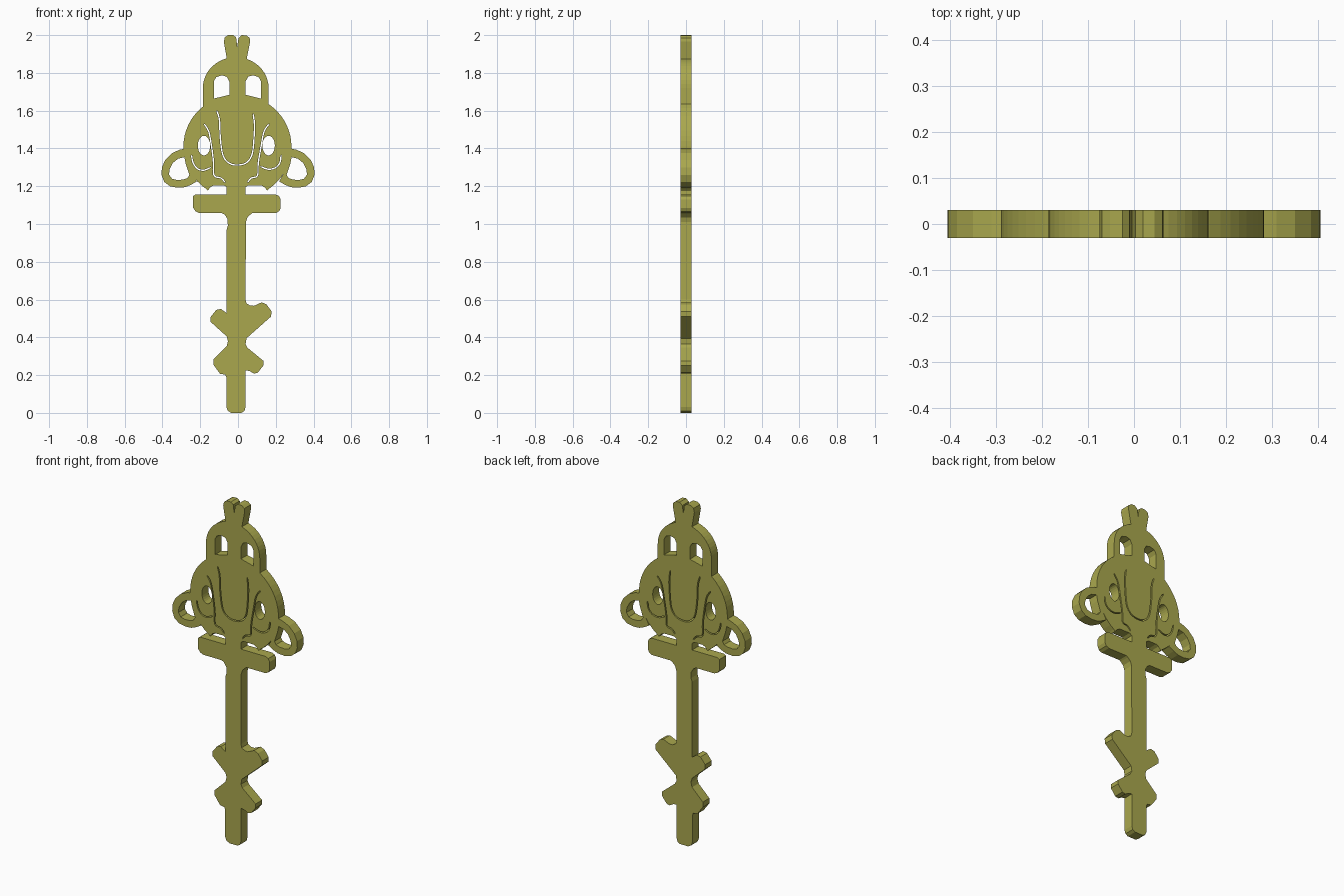
import bpy, bmesh, math
from mathutils import Vector, Matrix

HALF = 0.03  # half thickness of the plate

mat = bpy.data.materials.new("olive_brass")
mat.diffuse_color = (0.40, 0.39, 0.076, 1)


def plate(name, outline, holes=()):
    """Flat plate in the xz plane, with through holes."""
    cu = bpy.data.curves.new(name + "_profile", 'CURVE')
    cu.dimensions, cu.fill_mode, cu.extrude = '2D', 'BOTH', HALF
    for pts in [outline, *holes]:
        sp = cu.splines.new('POLY')
        sp.points.add(len(pts) - 1)
        for p, (x, z) in zip(sp.points, pts):
            p.co = (x, z, 0, 1)
        sp.use_cyclic_u = True
        sp.use_smooth = False
    tmp = bpy.data.objects.new(name + "_tmp", cu)
    bpy.context.scene.collection.objects.link(tmp)
    dg = bpy.context.evaluated_depsgraph_get()
    me = bpy.data.meshes.new_from_object(tmp.evaluated_get(dg))
    bpy.data.objects.remove(tmp)
    bpy.data.curves.remove(cu)
    bm = bmesh.new()
    bm.from_mesh(me)
    bmesh.ops.remove_doubles(bm, verts=bm.verts, dist=1e-5)
    bm.transform(Matrix.Rotation(math.pi / 2, 4, 'X'))
    bmesh.ops.recalc_face_normals(bm, faces=bm.faces)
    for f in bm.faces:
        f.smooth = False
        f.material_index = 0
    bm.to_mesh(me)
    bm.free()
    me.name = name
    me.materials.clear()
    me.materials.append(mat)
    ob = bpy.data.objects.new(name, me)
    bpy.context.scene.collection.objects.link(ob)
    return ob


def arc(cx, cz, rx, rz, a0, a1, n):
    angles = [math.radians(a0 + (a1 - a0) * i / n) for i in range(n + 1)]
    return [(cx + rx * math.cos(a), cz + rz * math.sin(a)) for a in angles]


def mirror(pts):
    return [(-x, z) for x, z in pts]


def smooth(pts, n=4):
    """Catmull-Rom curve through the points."""
    p = [Vector(q) for q in [pts[0], *pts, pts[-1]]]
    out = []
    for a, b, c, d in zip(p, p[1:], p[2:], p[3:]):
        for i in range(n):
            t = i / n
            out.append(0.5 * (2 * b + (c - a) * t + (2 * a - 5 * b + 4 * c - d) * t * t
                              + (3 * b - a - 3 * c + d) * t ** 3))
    return out + [p[-1]]


def slit(pts, w=0.0035):
    """Narrow closed ribbon along a path, tapered at its ends."""
    c = smooth(pts)
    left, right = [], []
    for i, p in enumerate(c):
        d = (c[min(i + 1, len(c) - 1)] - c[max(i - 1, 0)]).normalized()
        k = w * (0.35 if i in (0, len(c) - 1) else 1)
        off = Vector((-d.y, d.x)) * k
        left.append(tuple(p + off))
        right.append(tuple(p - off))
    return left + right[::-1]


# Head: round plate with eye holes and engraved slits
head = arc(-0.003, 1.41, 0.286, 0.275, -54, 234, 48)
head += [(-0.16, 1.177), (-0.145, 1.197), (-0.128, 1.205), (-0.075, 1.205), (-0.06, 1.195),
         (0.04, 1.195), (0.055, 1.205), (0.122, 1.205), (0.14, 1.195), (0.155, 1.177)]
nose = [(-0.112, 1.60), (-0.098, 1.55), (-0.094, 1.46), (-0.08, 1.365), (-0.048, 1.323), (-0.003, 1.312),
        (0.045, 1.325), (0.075, 1.37), (0.085, 1.46), (0.087, 1.53), (0.08, 1.585)]
left_cheek = [(-0.18, 1.53), (-0.155, 1.49), (-0.14, 1.41), (-0.13, 1.33),
              (-0.127, 1.258), (-0.09, 1.243), (-0.068, 1.22)]
right_cheek = [(0.165, 1.53), (0.138, 1.49), (0.122, 1.41), (0.107, 1.32),
               (0.103, 1.256), (0.07, 1.243), (0.05, 1.22)]
left_smile = [(-0.246, 1.365), (-0.238, 1.325), (-0.215, 1.293), (-0.18, 1.285), (-0.144, 1.30)]
right_smile = [(0.228, 1.365), (0.222, 1.325), (0.198, 1.298), (0.16, 1.29), (0.118, 1.305)]
eyes = [arc(x, 1.415, 0.033, 0.052, 0, 345, 23) for x in (-0.18, 0.162)]
plate("head", head, eyes + [slit(s) for s in (nose, left_cheek, right_cheek, left_smile, right_smile)])

# Hat: arched band with two windows, seated on the head
hat = arc(-0.012, 1.72, 0.174, 0.163, 0, 180, 24)
hat += [(-0.186, 1.61)] + arc(-0.003, 1.41, 0.278, 0.268, 130, 52, 12) + [(0.162, 1.63)]
left_window = [(-0.128, 1.664), (-0.046, 1.684), (-0.046, 1.755), (-0.06, 1.78), (-0.085, 1.787),
               (-0.115, 1.778), (-0.128, 1.755)]
right_window = [(x - 0.006, z) for x, z in mirror(left_window)]
plate("hat", hat, [left_window, right_window])

# Plume: two rounded feathers on the hat
plate("plume", [(-0.058, 1.868), (-0.075, 1.965), (-0.07, 1.988), (-0.052, 2.0), (-0.025, 2.0),
                (-0.01, 1.988), (-0.004, 1.94), (0.003, 1.985), (0.02, 2.0), (0.045, 1.998),
                (0.062, 1.985), (0.064, 1.965), (0.045, 1.868)])

# Ears: drooping loops on each side
ear = [(-0.278, 1.40), (-0.31, 1.393), (-0.35, 1.375), (-0.385, 1.34), (-0.403, 1.30), (-0.405, 1.26),
       (-0.39, 1.222), (-0.36, 1.2), (-0.32, 1.192), (-0.28, 1.195), (-0.25, 1.207), (-0.218, 1.225),
       (-0.245, 1.275), (-0.262, 1.32), (-0.277, 1.37)]
ear_hole = [(-0.284, 1.354), (-0.318, 1.345), (-0.345, 1.323), (-0.362, 1.29), (-0.365, 1.262),
            (-0.35, 1.24), (-0.322, 1.233), (-0.29, 1.235), (-0.268, 1.243), (-0.257, 1.26),
            (-0.267, 1.29), (-0.277, 1.32)]
plate("left_ear", ear, [ear_hole])
plate("right_ear", mirror(ear), [mirror(ear_hole)])

# Collar: cross bar under the head
plate("collar", [(-0.237, 1.085), (-0.225, 1.067), (-0.205, 1.058), (0.2, 1.058), (0.217, 1.067),
                 (0.226, 1.085), (0.226, 1.13), (0.217, 1.148), (0.2, 1.156), (-0.225, 1.156),
                 (-0.237, 1.148)])
plate("neck", [(-0.06, 1.154), (0.04, 1.154), (0.04, 1.197), (-0.06, 1.197)])

# Shaft: long stem with the teeth of the key bit
right_side = [(0.018, 0), (0.034, 0.01), (0.04, 0.03), (0.04, 0.225), (0.06, 0.222), (0.085, 0.208),
              (0.105, 0.213), (0.135, 0.252), (0.135, 0.275), (0.05, 0.345), (0.04, 0.365),
              (0.045, 0.395), (0.175, 0.51), (0.178, 0.538), (0.15, 0.575), (0.125, 0.585),
              (0.085, 0.567), (0.065, 0.568), (0.045, 0.58), (0.04, 0.60), (0.042, 1.01),
              (0.05, 1.035), (0.068, 1.052), (0.08, 1.06)]
left_side = [(-0.09, 1.06), (-0.07, 1.05), (-0.055, 1.025), (-0.054, 0.99), (-0.06, 0.97), (-0.06, 0.528),
             (-0.09, 0.55), (-0.115, 0.545), (-0.145, 0.508), (-0.145, 0.482), (-0.06, 0.405),
             (-0.053, 0.38), (-0.06, 0.353), (-0.13, 0.285), (-0.13, 0.255), (-0.095, 0.207),
             (-0.068, 0.203), (-0.062, 0.19), (-0.062, 0.03), (-0.053, 0.01), (-0.035, 0)]
plate("shaft", right_side + left_side)
